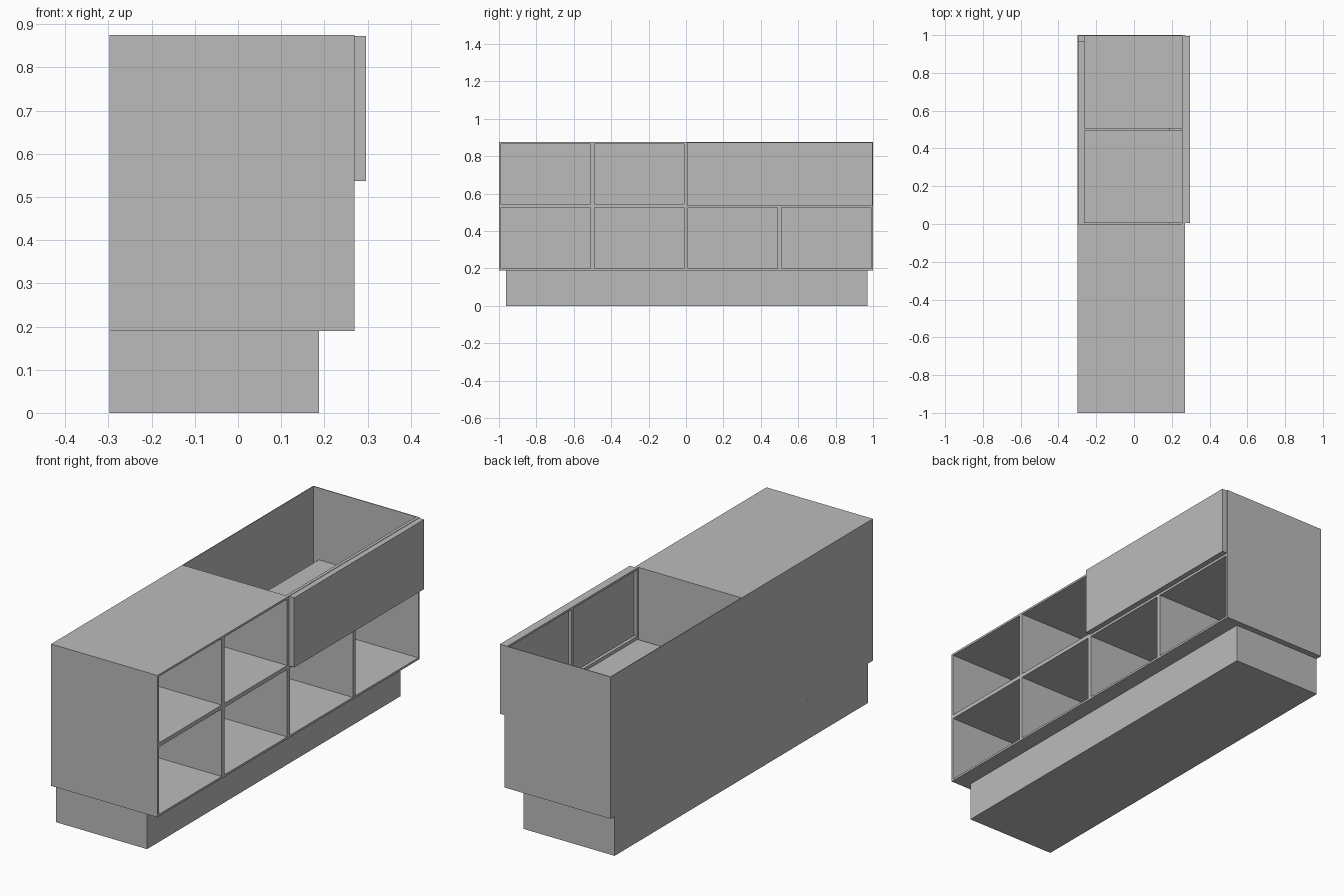
import bpy
import bmesh
from mathutils import Vector

cube = bpy.data.objects.get("Cube")
if cube:
    bpy.data.objects.remove(cube, do_unlink=True)

# Single painted finish
grey = bpy.data.materials.new("plain grey")
grey.use_nodes = True
color = (0.5, 0.5, 0.5, 1)
grey.diffuse_color = color
grey.node_tree.nodes["Principled BSDF"].inputs["Base Color"].default_value = color

SHEET = 0.004
BACK, FRONT = -0.298, 0.27
BASE, TOP = 0.19, 0.875
MID_LOW, MID_HIGH = 0.525, 0.545
LIP = 0.01


def box(name, x, y, z, open_sides=(), grow=-1):
    """Box between bounds; with open sides it becomes a thin sheet shell."""
    bm = bmesh.new()
    bmesh.ops.create_cube(bm, size=1)
    for v in bm.verts:
        v.co = Vector([b[0] if c < 0 else b[1] for c, b in zip(v.co, (x, y, z))])
    bm.normal_update()
    directions = {"+x": (1, 0, 0), "-y": (0, -1, 0), "+z": (0, 0, 1), "-z": (0, 0, -1)}
    doomed = [f for f in bm.faces
              if any(f.normal.dot(Vector(directions[s])) > 0.9 for s in open_sides)]
    bmesh.ops.delete(bm, geom=doomed, context='FACES')
    mesh = bpy.data.meshes.new(name)
    bm.to_mesh(mesh)
    bm.free()
    mesh.materials.append(grey)
    obj = bpy.data.objects.new(name, mesh)
    bpy.context.collection.objects.link(obj)
    if open_sides:
        sheet = obj.modifiers.new("sheet", 'SOLIDIFY')
        sheet.thickness = SHEET
        sheet.offset = grow
        sheet.use_even_offset = True
    return obj


# Outer carcass: closed-top half and open-top half
box("closed_carcass", (BACK, FRONT), (-1, 0), (BASE, TOP), ("+x", "-z"))
box("open_carcass", (BACK, FRONT), (0, 1), (BASE, TOP), ("+x", "-z", "+z", "-y"))

# Recessed plinth and the overhanging underside around it
PLINTH_FRONT, PLINTH_START, PLINTH_END = 0.188, -0.962, 0.97
box("plinth", (BACK, PLINTH_FRONT), (PLINTH_START, PLINTH_END), (0, BASE), ("+z",))
floor = (BASE, BASE + SHEET)
box("front_overhang", (PLINTH_FRONT, FRONT), (-1, 1), floor)
box("right_overhang", (BACK, PLINTH_FRONT), (-1, PLINTH_START), floor)
box("left_overhang", (BACK, PLINTH_FRONT), (PLINTH_END, 1), floor)

# Front frame rails and stiles
frame_x = (FRONT - 0.015, FRONT)
rows = ((BASE + LIP, MID_LOW), (MID_HIGH, TOP - LIP))
box("bottom_rail", frame_x, (-1, 1), (BASE, rows[0][0]))
box("middle_rail", frame_x, (-1, 1), (MID_LOW, MID_HIGH))
box("top_rail", frame_x, (-1, 1), (rows[1][1], TOP))
for row in rows:
    for i in range(5):
        centre = -1 + i / 2
        box("stile", frame_x, (max(-1, centre - LIP), min(1, centre + LIP)), row)

# Compartment liners: four below, two above under the closed top
for row, count in zip(rows, (4, 2)):
    for i in range(count):
        start = -1 + i / 2
        box("compartment", (-0.26, FRONT - 0.001),
            (start + LIP, start + 0.5 - LIP), row, ("+x",), grow=1)

# Panel covering the open-top half
box("front_panel", (FRONT, 0.297), (0.005, 0.996), (0.537, 0.873))
